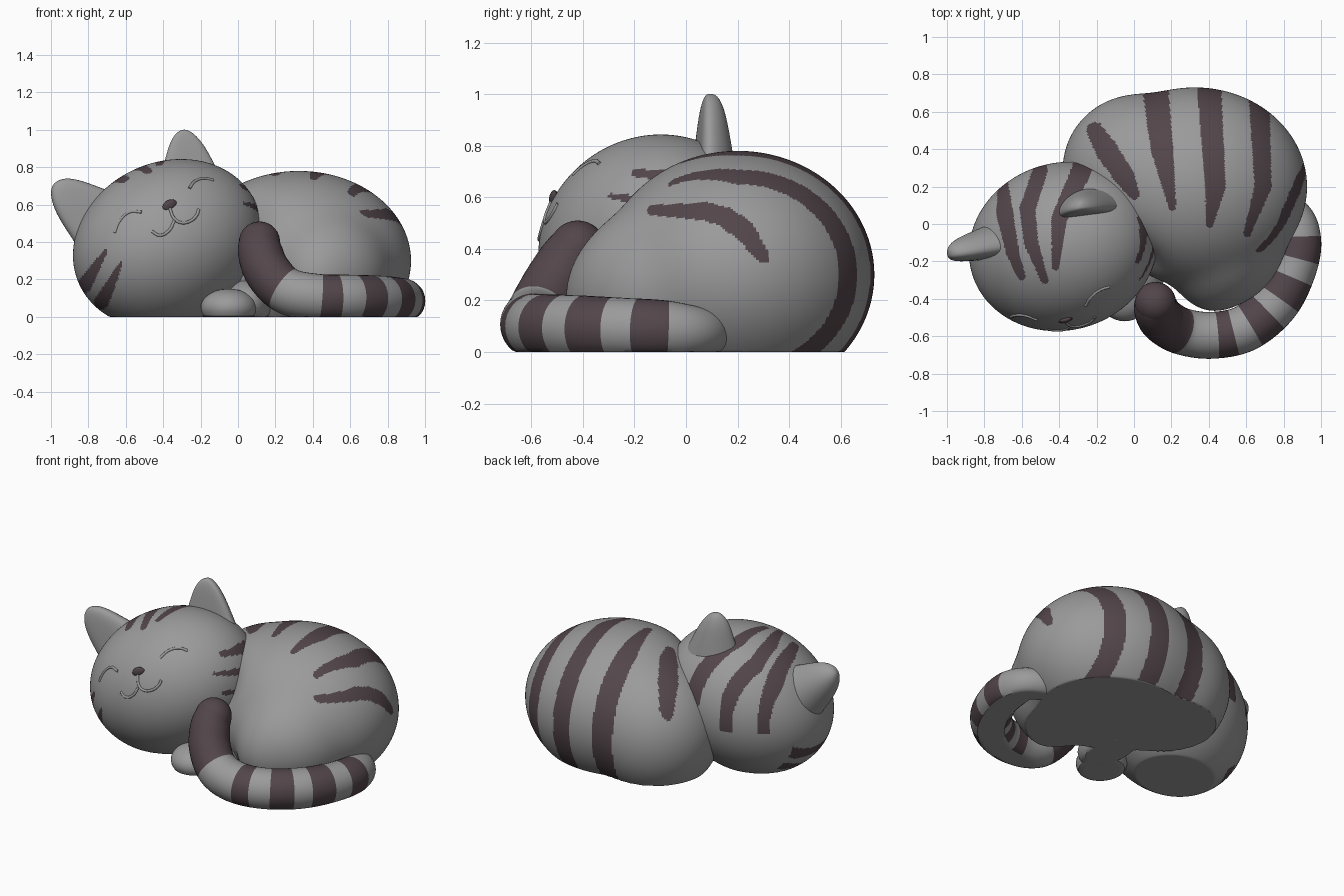
import bpy, bmesh, math
from mathutils import Vector as V, Matrix

if "Cube" in bpy.data.objects:
    bpy.data.objects.remove(bpy.data.objects["Cube"])


def material(name, rgb):
    m = bpy.data.materials.new(name)
    m.diffuse_color = (*rgb, 1)
    m.use_nodes = True
    m.node_tree.nodes["Principled BSDF"].inputs["Base Color"].default_value = m.diffuse_color
    return m


FUR = material("grey fur", (0.325, 0.325, 0.33))
DARK = material("dark brown stripe", (0.085, 0.060, 0.067))


def finish(name, bm, mats):
    bmesh.ops.recalc_face_normals(bm, faces=bm.faces)
    me = bpy.data.meshes.new(name)
    bm.to_mesh(me)
    bm.free()
    for m in mats:
        me.materials.append(m)
    ob = bpy.data.objects.new(name, me)
    bpy.context.collection.objects.link(ob)
    bpy.ops.object.select_all(action='DESELECT')
    ob.select_set(True)
    bpy.context.view_layer.objects.active = ob
    bpy.ops.object.shade_smooth_by_angle(angle=math.radians(40))
    return ob


def exit_distance(ell, origin, d):
    """Distance along a ray to the far side of an ellipsoid (centre, radii, rotation)."""
    c, r, rot = ell
    inv = rot.transposed()
    o, e = inv @ (origin - c), inv @ d
    o = V((o.x / r[0], o.y / r[1], o.z / r[2]))
    e = V((e.x / r[0], e.y / r[1], e.z / r[2]))
    a, b, k = e.dot(e), o.dot(e), o.dot(o) - 1
    disc = b * b - a * k
    return max(0.0, (-b + math.sqrt(disc)) / a) if disc > 0 else 0.0


def tapered(p, axes, pts):
    """Is p, seen along one axis, inside a line of varying half width?"""
    q = V((p[axes[0]], p[axes[1]]))
    for a, b in zip(pts, pts[1:]):
        A, B = V(a[:2]), V(b[:2])
        t = min(1, max(0, (q - A).dot(B - A) / (B - A).length_squared))
        if (q - A.lerp(B, t)).length < a[2] + (b[2] - a[2]) * t:
            return True
    return False


def blob(name, centre, ells, segs, stripes=(), dents=(), mats=(FUR, DARK)):
    """Smooth union of ellipsoids, flattened on the ground, striped by rule."""
    bm = bmesh.new()
    bmesh.ops.create_uvsphere(bm, u_segments=segs, v_segments=segs // 2, radius=1)
    for v in bm.verts:
        d = v.co.normalized()
        r = sum(exit_distance(e, centre, d) ** 20 for e in ells) ** 0.05
        for dd, depth, width in dents:
            r *= 1 - depth * math.exp(-(d.angle(dd) / width) ** 2)
        v.co = centre + d * r
        v.co.z = max(0, v.co.z)
    for f in bm.faces:
        p = f.calc_center_median()
        if p.z > 0.002 and any(test(p) and tapered(p, ax, pts) for ax, test, pts in stripes):
            f.material_index = 1
    return finish(name, bm, mats)


I3 = Matrix.Identity(3)
XY, XZ, YZ = (0, 1), (0, 2), (1, 2)

# Curled body: back, chest and haunch
body_stripes = [
    (XY, lambda p: p.z > 0.3, [(-.21, .50, .045), (-.15, .4, .06), (-.05, .25, .055), (0, .16, .03)]),
    (XY, lambda p: True, [(.205, .09, .02), (.15, .4, .06), (.11, .76, .07)]),
    (XY, lambda p: True, [(.405, .0, .02), (.435, .2, .055), (.40, .76, .065)]),
    (XY, lambda p: True, [(.605, -.05, .02), (.69, .2, .045), (.67, .66, .055)]),
    (YZ, lambda p: p.x > 0.5, [(-.13, .55, .02), (.08, .545, .035), (.16, .52, .04),
                               (.23, .465, .042), (.3, .37, .025)]),
]
blob("body", V((.35, .12, .22)), [
    (V((.325, .2, .3)), (.6, .53, .48), I3),
    (V((.01, .29, .25)), (.39, .395, .41), I3),
    (V((.46, -.06, .24)), (.35, .38, .34), I3),
    (V((.42, -.2, .2)), (.2, .25, .25), I3),
], 370, body_stripes, [(V((-.31, -.26, .22)), .15, .33)])

# Tilted head, fuller under the chin
HC = V((-.378, -.12, .395))
ROT = Matrix.Rotation(math.radians(17), 3, 'Z') @ Matrix.Rotation(math.radians(-25), 3, 'Y')
HEAD = (HC, (.525, .447, .43), ROT)
crown = lambda p: p.z > 0.35
left = lambda p: p.y < 0.05
right = lambda p: p.x > -0.2
head_stripes = [
    (XY, crown, [(-.7, .2, .03), (-.69, .05, .045), (-.65, -.15, .035), (-.6, -.28, .02)]),
    (XY, crown, [(-.5, .29, .04), (-.57, .08, .042), (-.55, -.1, .038), (-.478, -.3, .02)]),
    (XY, crown, [(-.27, .31, .055), (-.4, .03, .042), (-.42, -.23, .02)]),
    (XZ, left, [(-.82, .17, .04), (-.71, .35, .012)]),
    (XZ, left, [(-.73, .08, .04), (-.625, .285, .01)]),
    (YZ, right, [(-.29, .605, .01), (-.14, .58, .022), (.02, .57, .025)]),
    (YZ, right, [(-.2, .695, .014), (-.05, .68, .025), (.02, .68, .025)]),
    (YZ, right, [(-.27, .48, .012), (0, .45, .03)]),
]
blob("head", HC, [HEAD, (V((-.4, -.12, .2)), (.35, .31, .24), I3)], 280, head_stripes)

# Front paw and leg under the chin
PC = V((-.05, -.36, .05))
blob("front_paw", PC, [(PC, (.15, .16, .1), I3)], 40)
LC = V((.05, -.17, .07))
blob("front_leg", LC, [(LC, (.13, .25, .13), I3)], 40)


def skin(bm, rings):
    """Join rings of vertices and close both ends; returns the ring index of each face."""
    where = {}
    n = len(rings[0])
    for i, (a, b) in enumerate(zip(rings, rings[1:])):
        for j in range(n):
            k = (j + 1) % n
            where[bm.faces.new((a[j], a[k], b[k], b[j]))] = i
    bm.faces.new(rings[0])
    where[bm.faces.new(rings[-1])] = len(rings) - 1
    return where


# Ears: rounded tapering shells with a slightly cupped front
def ear(name, base, tip, side, width, thick, taper):
    base, tip, side = V(base), V(tip), V(side).normalized()
    back = (tip - base).cross(side).normalized()
    if back.y < 0:
        back = -back
    bm = bmesh.new()
    rings = []
    for i in range(25):
        s = math.sin(i / 24 * 1.55)
        k = (1 - taper * s) * math.sqrt(1 - s ** 6)
        ring = []
        for j in range(32):
            a = j * math.tau / 32
            cup = 0.04 * k * (0.5 - math.cos(a) ** 2)
            ring.append(bm.verts.new(base.lerp(tip, s) + side * (width * k * math.cos(a))
                                     + back * (thick * k ** 0.7 * math.sin(a) + cup)))
        rings.append(ring)
    skin(bm, rings)
    finish(name, bm, [FUR])


ear("right_ear", (-.245, .095, .74), (-.28, .095, 1.0), (.95, .12, -.15), .17, .072, .6)
ear("left_ear", (-.765, -.115, .51), (-.99, -.16, .70), (.45, .12, .89), .18, .09, .55)

# Tail: tube through x, y, z, radius, curling round to a raised tip
path = [(.66, .14, .08, .08), (.845, .05, .08, .095), (.885, -.08, .085, .115),
        (.855, -.24, .09, .12), (.76, -.42, .095, .125), (.60, -.555, .10, .125),
        (.42, -.595, .105, .125), (.26, -.575, .14, .125), (.16, -.52, .24, .125),
        (.12, -.46, .34, .12), (.115, -.42, .40, .11)]
P = [V(p) for p in path]
END = len(P) - 1


def tail_at(u):
    i = min(int(u), END - 1)
    t = u - i
    a, b, c, d = (P[min(max(i + k, 0), END)] for k in (-1, 0, 1, 2))
    return 0.5 * (2 * b + (c - a) * t + (2 * a - 5 * b + 4 * c - d) * t * t
                  + (3 * b - a - 3 * c + d) * t ** 3)


stations = []
for i in range(END * 16 + 1):
    u = i / 16
    tangent = (tail_at(min(u + .02, END)) - tail_at(max(u - .02, 0))).to_3d().normalized()
    q = tail_at(u)
    stations.append((u, q.to_3d(), tangent, q.w))
u, c, tangent, r = stations[-1]
for i in range(1, 9):                       # rounded tip
    a = i / 8 * 1.5
    stations.append((END, c + tangent * r * math.sin(a), tangent, r * math.cos(a)))
bm = bmesh.new()
rings = []
for u, c, tangent, r in stations:
    across = tangent.cross(V((0, 0, 1))).normalized()
    up = across.cross(tangent)
    ring = []
    for j in range(36):
        a = j * math.tau / 36
        p = c + (across * math.cos(a) + up * math.sin(a)) * r
        p.z = max(0, p.z)
        ring.append(bm.verts.new(p))
    rings.append(ring)
bands = [(1.95, 2.7), (3.25, 3.9), (4.3, 4.85), (5.4, 5.9), (7.1, 99)]
for f, i in skin(bm, rings).items():
    u = stations[i][0] + .03
    if any(lo <= u < hi for lo, hi in bands) and f.calc_center_median().z > 0.002:
        f.material_index = 1
finish("tail", bm, [FUR, DARK])


# Face lines, laid on the front of the head
def on_face(x, z):
    o = V((x, HC.y, z))
    return o + V((0, -1, 0)) * exit_distance(HEAD, o, V((0, -1, 0)))


def face_line(name, pts):
    cu = bpy.data.curves.new(name, 'CURVE')
    cu.dimensions = '3D'
    cu.bevel_depth = 0.008
    cu.bevel_resolution = 2
    cu.use_fill_caps = True
    sp = cu.splines.new('BEZIER')
    sp.bezier_points.add(len(pts) - 1)
    for bp, (x, z) in zip(sp.bezier_points, pts):
        bp.co = on_face(x, z)
        bp.handle_left_type = bp.handle_right_type = 'AUTO'
    cu.materials.append(FUR)
    bpy.context.collection.objects.link(bpy.data.objects.new(name, cu))


face_line("right_eye", [(-.26, .687), (-.23, .725), (-.18, .74), (-.13, .73)])
face_line("left_eye", [(-.66, .45), (-.635, .51), (-.58, .56), (-.515, .56)])
face_line("left_mouth", [(-.46, .457), (-.42, .436), (-.37, .46), (-.34, .515)])
face_line("right_mouth", [(-.365, .58), (-.34, .525), (-.31, .505), (-.26, .51), (-.22, .545), (-.21, .575)])

# Nose
NC = on_face(-.365, .597)
blob("nose", NC, [(NC, (.042, .014, .028), ROT)], 24, mats=(DARK,))
